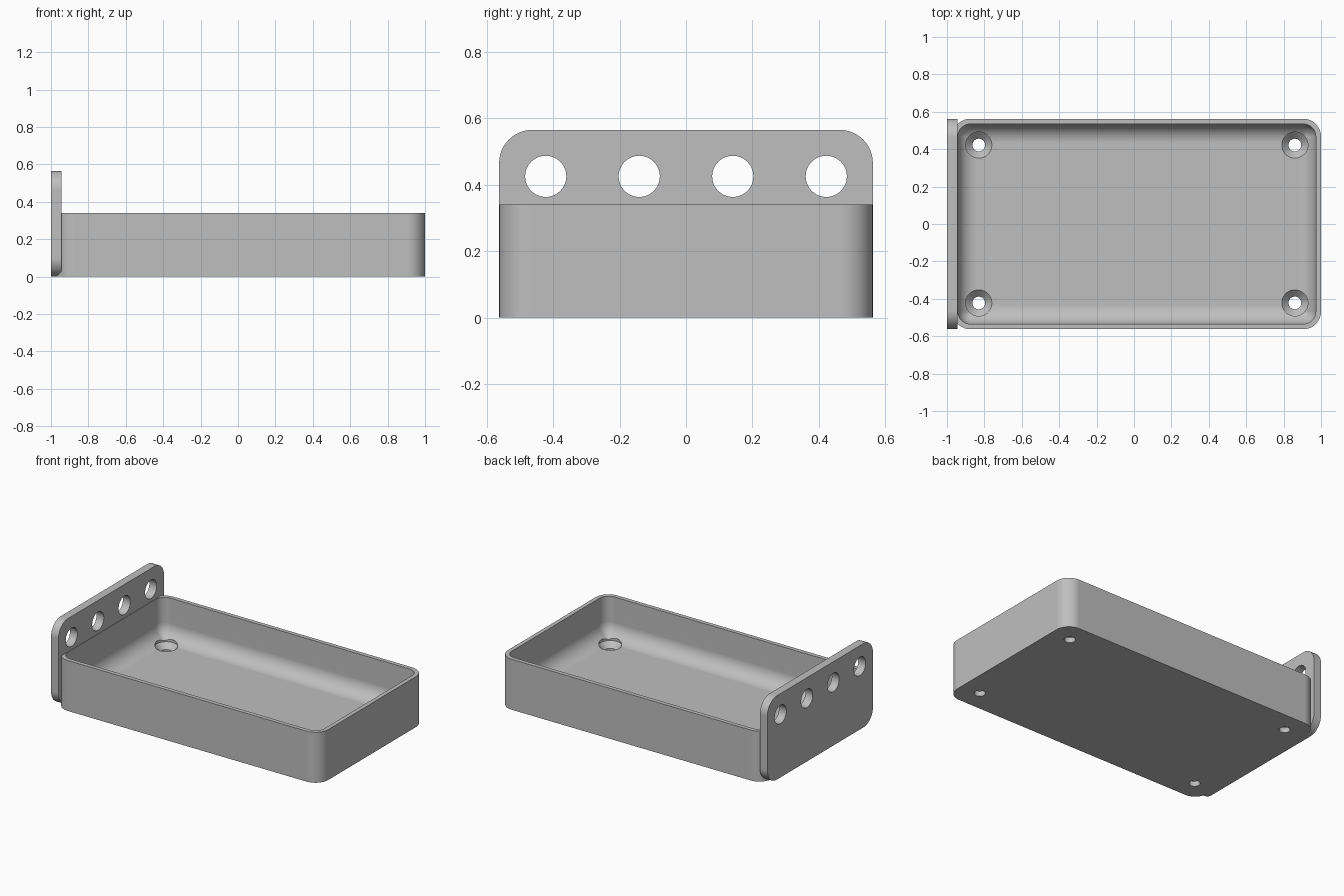
import bpy
import bmesh
from math import sin, cos, pi, tau
from mathutils import Vector

cube = bpy.data.objects.get("Cube")
if cube:
    bpy.data.objects.remove(cube, do_unlink=True)

grey = bpy.data.materials.new("matte_grey")
grey.use_nodes = True
colour = (0.52, 0.52, 0.52, 1)
grey.diffuse_color = colour
grey.node_tree.nodes["Principled BSDF"].inputs["Base Color"].default_value = colour


def rounded_rect(half_a, half_b, radius, steps=12):
    """Outline of a rectangle with rounded corners, centred on the origin."""
    points = []
    for quarter, (sa, sb) in enumerate([(1, 1), (-1, 1), (-1, -1), (1, -1)]):
        for i in range(steps + 1):
            t = (quarter + i / steps) * pi / 2
            points.append((sa * (half_a - radius) + radius * cos(t),
                           sb * (half_b - radius) + radius * sin(t)))
    return points


def circle(radius, count=48):
    return [(radius * cos(tau * i / count), radius * sin(tau * i / count)) for i in range(count)]


def add_solid(bm, loops):
    """Bridge a stack of equal loops and cap both ends."""
    rings = [[bm.verts.new(p) for p in loop] for loop in loops]
    for low, high in zip(rings, rings[1:]):
        for i in range(len(low)):
            j = (i + 1) % len(low)
            bm.faces.new((low[i], low[j], high[j], high[i]))
    bm.faces.new(rings[0][::-1])
    bm.faces.new(rings[-1])


def make_object(name, bm):
    bmesh.ops.recalc_face_normals(bm, faces=bm.faces)
    mesh = bpy.data.meshes.new(name)
    bm.to_mesh(mesh)
    bm.free()
    mesh.materials.append(grey)
    obj = bpy.data.objects.new(name, mesh)
    bpy.context.collection.objects.link(obj)
    return obj


def cut_and_smooth(obj, cutter):
    """Subtract the cutter, bake the result, and smooth the rounded faces."""
    mod = obj.modifiers.new("holes", "BOOLEAN")
    mod.operation = "DIFFERENCE"
    mod.solver = "EXACT"
    mod.object = cutter
    graph = bpy.context.evaluated_depsgraph_get()
    mesh = bpy.data.meshes.new_from_object(obj.evaluated_get(graph))
    obj.modifiers.clear()
    obj.data = mesh
    bpy.data.objects.remove(cutter, do_unlink=True)
    bpy.ops.object.select_all(action="DESELECT")
    obj.select_set(True)
    bpy.context.view_layer.objects.active = obj
    bpy.ops.object.shade_smooth_by_angle(angle=pi / 6)
    weighted = obj.modifiers.new("flat_shading", "WEIGHTED_NORMAL")
    weighted.keep_sharp = True


# Tray: outer wall, rim, inner wall and a filleted floor
centre_x, half_x, half_y = 0.015, 0.985, 0.5625
height, floor, wall = 0.34, 0.07, 0.028
corner, fillet = 0.095, 0.1


def tray_loop(inset, z):
    outline = rounded_rect(half_x - inset, half_y - inset, max(corner - inset, 0.008))
    return [Vector((centre_x + a, b, z)) for a, b in outline]


loops = [tray_loop(0, 0), tray_loop(0, height), tray_loop(wall, height)]
for i in range(13):
    t = i / 12 * pi / 2
    loops.append(tray_loop(wall + fillet * (1 - cos(t)), floor + fillet * (1 - sin(t))))
bm = bmesh.new()
add_solid(bm, loops)
tray = make_object("tray", bm)

# Countersunk screw holes in the tray floor
bm = bmesh.new()
for x in (centre_x - 0.845, centre_x + 0.845):
    for y in (-0.422, 0.422):
        profile = [(0.034, -0.1), (0.034, floor - 0.036), (0.07, floor), (0.07, 0.3)]
        add_solid(bm, [[Vector((x + a, y + b, z)) for a, b in circle(r)] for r, z in profile])
cut_and_smooth(tray, make_object("screw_hole_cutter", bm))

# Upright end plate with rounded corners
plate_top = 0.565
bm = bmesh.new()
outline = rounded_rect(half_y, plate_top / 2, 0.1)
add_solid(bm, [[Vector((x, a, b + plate_top / 2)) for a, b in outline] for x in (-1, -0.945)])
plate = make_object("end_plate", bm)

# Row of round holes along the top of the plate
bm = bmesh.new()
for k in (-1.5, -0.5, 0.5, 1.5):
    add_solid(bm, [[Vector((x, k * 0.2815 + a, 0.425 + b)) for a, b in circle(0.062)]
                   for x in (-1.1, -0.8)])
cut_and_smooth(plate, make_object("plate_hole_cutter", bm))
